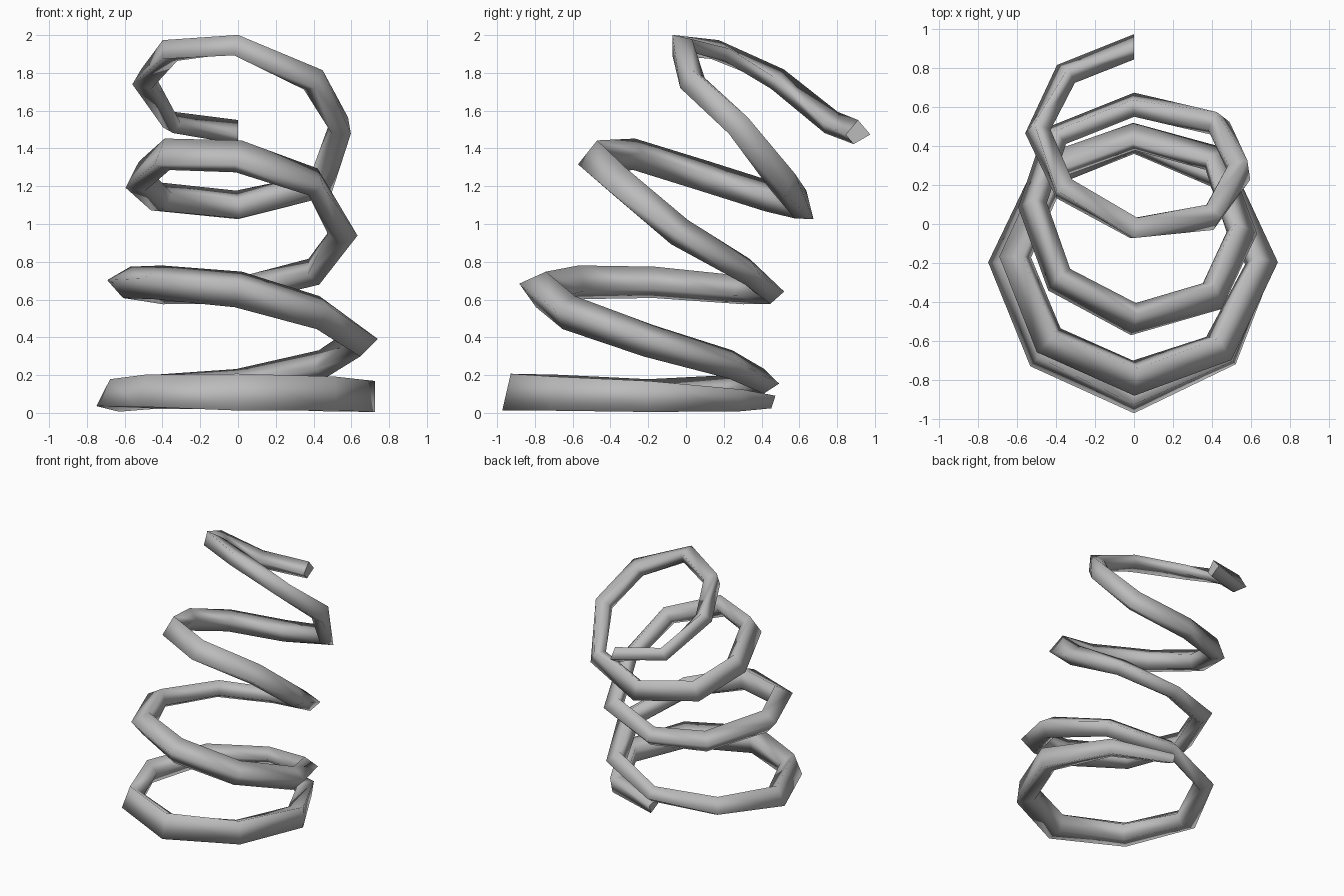
import bpy
import bmesh
from math import sin, cos, radians
from mathutils import Vector

cube = bpy.data.objects.get("Cube")
if cube:
    bpy.data.objects.remove(cube, do_unlink=True)

# Centre line of the coil, bottom to top, eight points per turn
PATH = [
    (0, .415, .073), (.43, .25, .075), (.66, -.2, .087), (.47, -.67, .095),
    (0, -.89, .096), (-.47, -.67, .097), (-.66, -.2, .08), (-.45, .25, .115),
    (0, .42, .16), (.45, .24, .25), (.645, -.2, .375), (.43, -.63, .525),
    (0, -.78, .648), (-.43, -.59, .685), (-.6, -.17, .685), (-.39, .3, .645),
    (0, .44, .64), (.41, .33, .74), (.545, -.04, .95), (.4, -.36, 1.215),
    (0, -.48, 1.347), (-.38, -.28, 1.357), (-.515, .1, 1.24), (-.4, .45, 1.13),
    (0, .61, 1.09), (.43, .51, 1.21), (.54, .275, 1.515), (.395, .04, 1.755),
    (0, -.02, 1.945), (-.36, .185, 1.91), (-.49, .48, 1.76), (-.345, .77, 1.53),
    (0, .905, 1.48),
]
pts = [Vector(p) for p in PATH]
last = len(pts) - 1

# Section keys: path index, half width, half height, lean in degrees
KEYS = [
    (0, .05, .035, 18), (2, .065, .082, 0), (4, .062, .1, -13),
    (6, .06, .08, -27), (8, .048, .055, -45), (10, .066, .07, -57),
    (12, .076, .078, -65), (16, .048, .064, -55), (20, .052, .083, -38),
    (24, .048, .078, -14), (28, .053, .055, 0), (32, .05, .05, -40),
]
INNER = .65  # the side facing the coil axis is narrower


def section(i):
    """Interpolate width, height and lean along the path."""
    for a, b in zip(KEYS, KEYS[1:]):
        if a[0] <= i <= b[0]:
            f = (i - a[0]) / (b[0] - a[0])
            return [u + (v - u) * f for u, v in zip(a[1:], b[1:])]


def ring(bm, i):
    """Four-sided mitred section at one path point."""
    p = pts[i]
    if i in (0, last):
        t = Vector((1, 0, 0))
    else:
        t = ((pts[i + 1] - p).normalized() + (p - pts[i - 1]).normalized()).normalized()
    across = [pts[j] for j in (i - 4, i + 4) if 0 <= j <= last]
    out = p - sum(across, Vector()) / len(across)
    out.z = 0
    out = (out - t * out.dot(t)).normalized()
    up = t.cross(out)
    w, h, lean = section(i)
    a = radians(lean)
    side = (out * cos(a) - up * sin(a)) * w
    rise = (up * cos(a) + out * sin(a)) * h
    return [bm.verts.new(p + side * x + rise * y)
            for x, y in ((1, 1), (-1, INNER), (-1, -INNER), (1, -1))]


# Skin the sections into a closed tube
bm = bmesh.new()
rings = [ring(bm, i) for i in range(len(pts))]
for a, b in zip(rings, rings[1:]):
    for k in range(4):
        n = (k + 1) % 4
        bm.faces.new((a[k], a[n], b[n], b[k]))
caps = [bm.faces.new(rings[0]), bm.faces.new(rings[-1])]
bmesh.ops.recalc_face_normals(bm, faces=bm.faces)
for f in bm.faces:
    f.smooth = f not in caps
for f in caps:
    for e in f.edges:
        e.smooth = False

mesh = bpy.data.meshes.new("coil_spring")
bm.to_mesh(mesh)
bm.free()
spring = bpy.data.objects.new("coil_spring", mesh)
bpy.context.collection.objects.link(spring)

# Plain grey metal
steel = bpy.data.materials.new("steel_grey")
steel.use_nodes = True
colour = (.5, .5, .5, 1)
steel.diffuse_color = colour
steel.node_tree.nodes["Principled BSDF"].inputs["Base Color"].default_value = colour
mesh.materials.append(steel)
